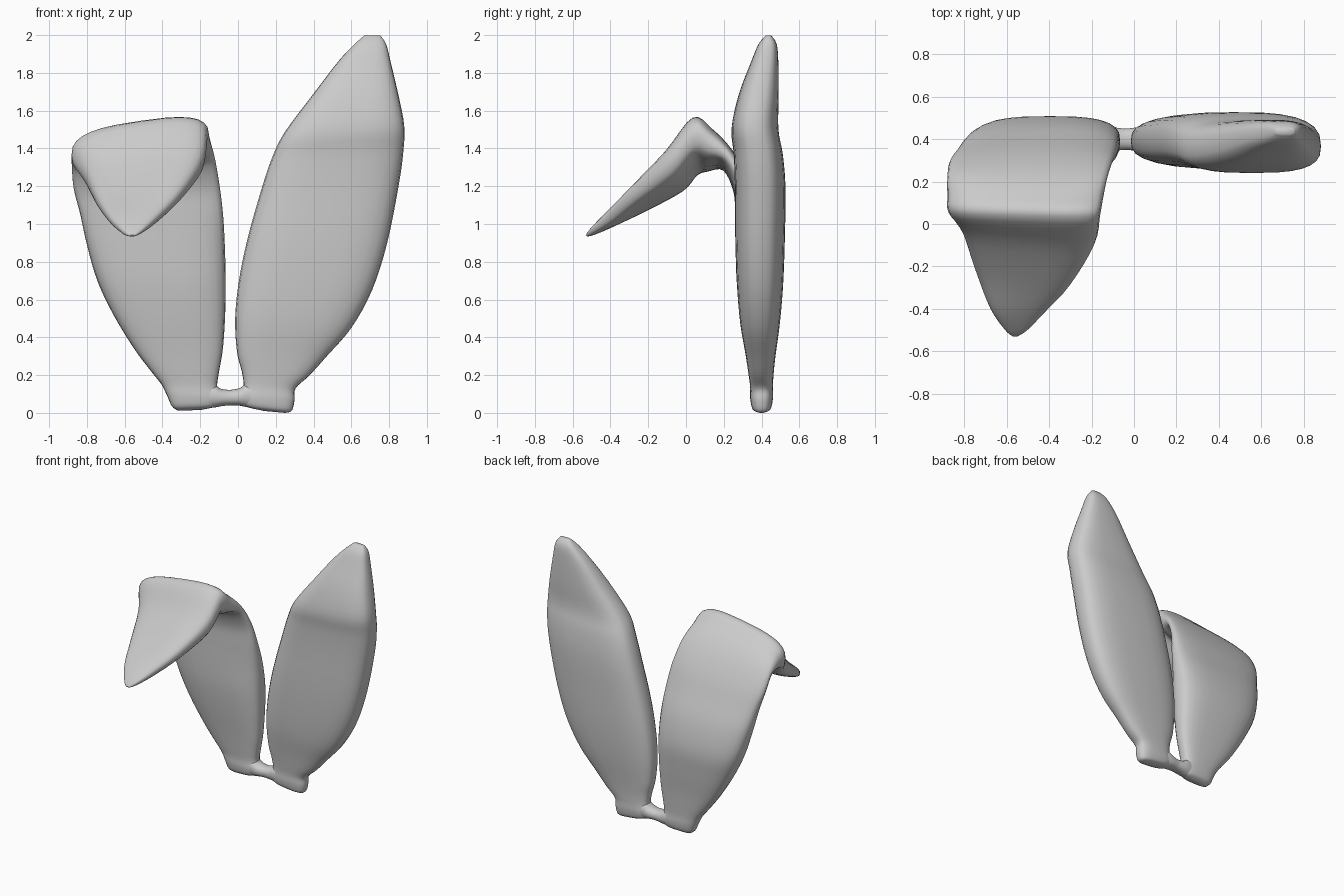
import bpy, math
from mathutils import Vector

cube = bpy.data.objects.get("Cube")
if cube:
    bpy.data.objects.remove(cube, do_unlink=True)

grey = bpy.data.materials.new("soft grey")
grey.use_nodes = True
colour = (0.6, 0.6, 0.6, 1)
grey.diffuse_color = colour
grey.node_tree.nodes["Principled BSDF"].inputs["Base Color"].default_value = colour


def smooth_path(stations, steps):
    """Catmull-Rom interpolation of whole station rows."""
    rows = [Vector(s) for s in stations]
    out = []
    for i in range(len(rows) - 1):
        a, b = rows[max(i - 1, 0)], rows[i]
        c, d = rows[i + 1], rows[min(i + 2, len(rows) - 1)]
        for k in range(steps):
            t = k / steps
            out.append(b + (c - a) * (t / 2)
                       + (a * 2 - b * 5 + c * 4 - d) * (t * t / 2)
                       + (b * 3 - a - c * 3 + d) * (t ** 3 / 2))
    out.append(rows[-1])
    return out


def loft(name, stations, power, steps=4, sides=28):
    """Skin rounded sections: one edge xyz, other edge xyz, half thickness yz."""
    verts, faces = [], []
    rows = smooth_path(stations, steps)
    for r in rows:
        p, q, thick = Vector(r[0:3]), Vector(r[3:6]), Vector((0, r[6], r[7]))
        for k in range(sides):
            a = 2 * math.pi * k / sides
            u, v = (math.copysign(abs(f) ** (2 / power), f)
                    for f in (math.cos(a), math.sin(a)))
            verts.append((p + q) / 2 + (q - p) / 2 * u + thick * v)
    for i in range(len(rows) - 1):
        for k in range(sides):
            m = (k + 1) % sides
            faces.append((i * sides + k, i * sides + m,
                          (i + 1) * sides + m, (i + 1) * sides + k))
    last = (len(rows) - 1) * sides
    faces.append(tuple(reversed(range(sides))))
    faces.append(tuple(range(last, last + sides)))
    mesh = bpy.data.meshes.new(name)
    mesh.from_pydata(verts, [], faces)
    mesh.materials.append(grey)
    obj = bpy.data.objects.new(name, mesh)
    bpy.context.collection.objects.link(obj)
    # consistent outward normals and smooth shading
    bpy.ops.object.select_all(action='DESELECT')
    bpy.context.view_layer.objects.active = obj
    obj.select_set(True)
    bpy.ops.object.mode_set(mode='EDIT')
    bpy.ops.mesh.select_all(action='SELECT')
    bpy.ops.mesh.normals_make_consistent(inside=False)
    bpy.ops.object.mode_set(mode='OBJECT')
    bpy.ops.object.shade_smooth_by_angle(angle=math.radians(60))
    return obj


# Upright ear: inner x, z, outer x, z, centre y, half thickness
upright = [
    (.14, .01, .25, 0, .40, .015), (.04, .035, .285, .012, .40, .048),
    (.01, .08, .30, .07, .40, .060), (.03, .14, .305, .13, .40, .060),
    (.02, .22, .38, .20, .397, .067), (-.005, .32, .47, .30, .395, .08),
    (-.015, .50, .60, .45, .392, .105), (.005, .70, .71, .65, .392, .122),
    (.05, .92, .79, .90, .392, .131), (.12, 1.17, .85, 1.20, .393, .134),
    (.18, 1.35, .875, 1.38, .383, .130), (.25, 1.49, .88, 1.52, .365, .124),
    (.40, 1.69, .85, 1.68, .385, .106), (.53, 1.86, .81, 1.85, .416, .073),
    (.62, 1.955, .785, 1.95, .432, .048), (.67, 1.998, .755, 1.997, .437, .015),
]
loft("upright_ear", [(a, y, za, b, y, zb, t, 0)
                     for a, za, b, zb, y, t in upright], 2.9)

# Folded ear: upright stalk thinning to the fold, then a thick wedge-shaped tip
stalk = [
    (-.32, .012, -.20, .015, .40, .015), (-.35, .035, -.12, .035, .40, .048),
    (-.375, .09, -.09, .08, .40, .060), (-.405, .15, -.11, .14, .40, .060),
    (-.46, .22, -.10, .22, .398, .067), (-.55, .34, -.08, .34, .395, .08),
    (-.66, .52, -.068, .52, .392, .104), (-.745, .70, -.065, .70, .388, .120),
]
bend = [
    (-.80, .365, .89, -.07, .37, .89, .105, .008),
    (-.835, .33, 1.05, -.08, .335, 1.06, .072, .02),
    (-.87, .29, 1.19, -.10, .297, 1.22, .042, .03),
    (-.88, .22, 1.315, -.125, .222, 1.36, .025, .045),
    (-.88, .13, 1.355, -.145, .125, 1.425, .015, .10),
    (-.875, .055, 1.355, -.16, .04, 1.465, -.008, .132),
    (-.81, -.035, 1.245, -.185, -.09, 1.315, -.035, .092),
    (-.75, -.21, 1.12, -.30, -.28, 1.15, -.03, .056),
    (-.68, -.39, 1.02, -.42, -.41, 1.03, -.022, .034),
    (-.61, -.495, .955, -.50, -.495, .965, -.01, .016),
    (-.575, -.527, .938, -.545, -.527, .938, -.003, .004),
]
loft("folded_ear", [(a, y, za, b, y, zb, t, 0)
                    for a, za, b, zb, y, t in stalk] + bend, 2.9)

# Narrow bridge joining the two ear bases: x, bottom z, top z, half depth
bridge = [(-.22, .02, .16, .05), (-.13, .028, .15, .056), (-.09, .035, .128, .055),
          (-.04, .04, .122, .05), (.01, .038, .132, .055), (.05, .03, .155, .056),
          (.14, .02, .16, .05)]
loft("bridge", [(x, .40, lo, x, .40, hi, d, 0) for x, lo, hi, d in bridge], 2.2)
